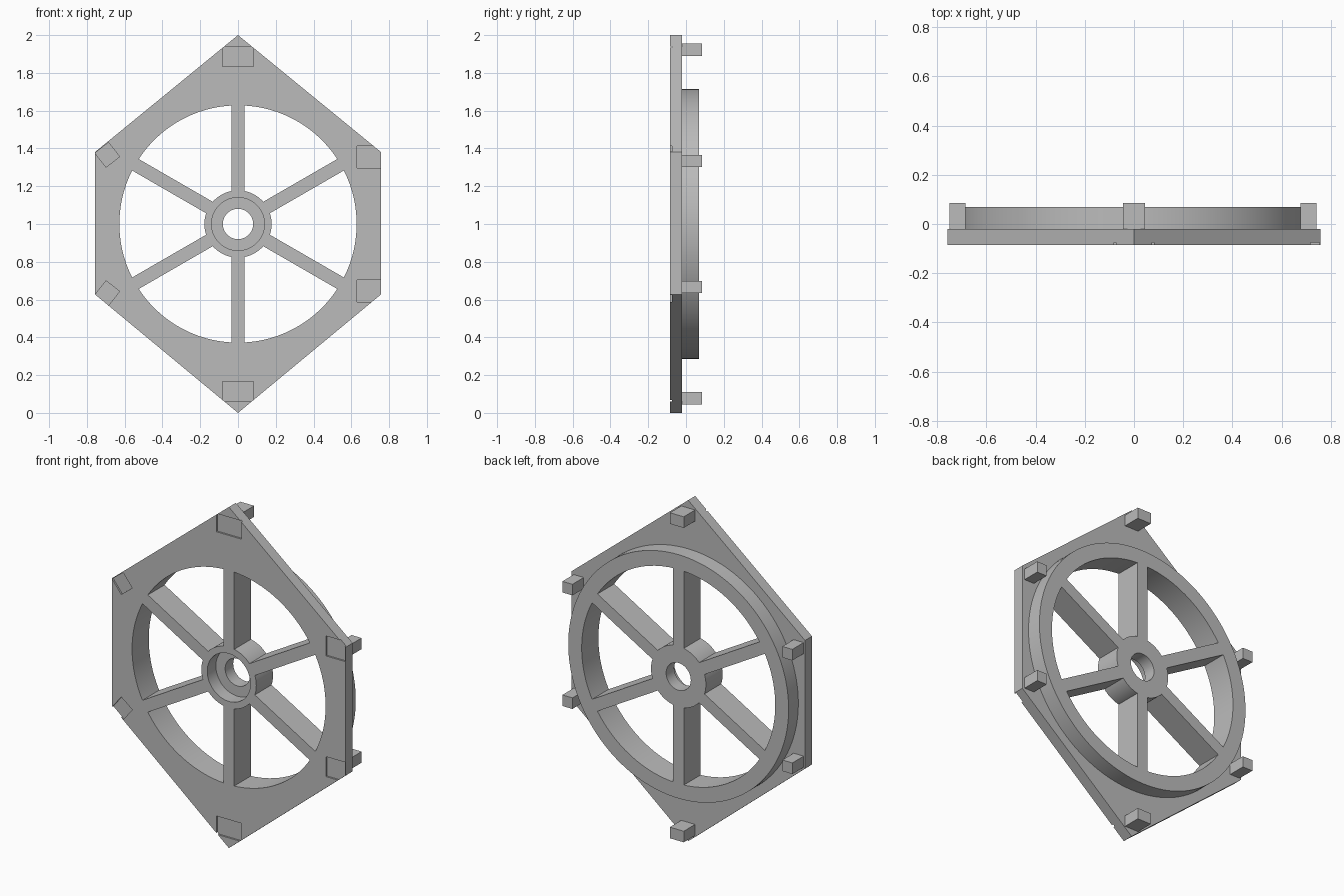
import bpy, bmesh, math
from mathutils import Vector, Matrix

cube = bpy.data.objects.get("Cube")
if cube:
    bpy.data.objects.remove(cube, do_unlink=True)

FRONT, PLATE_BACK, RIM_BACK, PEG_BACK = -0.085, -0.02, 0.07, 0.085
BORE, SEGMENTS, MID = 0.628, 128, 1.0

grey = bpy.data.materials.new("plain grey")
grey.use_nodes = True
grey.diffuse_color = (0.5, 0.5, 0.5, 1)
grey.node_tree.nodes["Principled BSDF"].inputs["Base Color"].default_value = (0.5, 0.5, 0.5, 1)


def finish(name, bm):
    bmesh.ops.recalc_face_normals(bm, faces=bm.faces[:])
    mesh = bpy.data.meshes.new(name)
    bm.to_mesh(mesh)
    bm.free()
    mesh.materials.append(grey)
    obj = bpy.data.objects.new(name, mesh)
    bpy.context.collection.objects.link(obj)
    return obj


def prism(name, outline, y0, y1):
    """Extrude an (x, z) outline from y0 to y1."""
    bm = bmesh.new()
    face = bm.faces.new([bm.verts.new((x, y0, z)) for x, z in outline])
    ext = bmesh.ops.extrude_face_region(bm, geom=[face])
    moved = [v for v in ext["geom"] if isinstance(v, bmesh.types.BMVert)]
    bmesh.ops.translate(bm, verts=moved, vec=(0, y1 - y0, 0))
    return finish(name, bm)


def lathe(name, profile):
    """Revolve a closed (radius, y) profile about the wheel axis."""
    bm = bmesh.new()
    verts = [bm.verts.new((r, y, MID)) for r, y in profile]
    edges = [bm.edges.new((verts[i - 1], verts[i])) for i in range(len(verts))]
    bmesh.ops.spin(bm, geom=verts + edges, cent=(0, 0, MID), axis=(0, 1, 0),
                   angle=math.tau, steps=SEGMENTS, use_duplicate=False)
    bmesh.ops.remove_doubles(bm, verts=bm.verts[:], dist=0.0001)
    return finish(name, bm)


def rect(cx, cz, w, h, turn=0.0):
    rot = Matrix.Rotation(math.radians(turn), 2)
    corners = [(-1, -1), (1, -1), (1, 1), (-1, 1)]
    return [tuple(Vector((cx, cz)) + rot @ Vector((sx * w / 2, sz * h / 2)))
            for sx, sz in corners]


def smooth(obj):
    bpy.ops.object.select_all(action='DESELECT')
    obj.select_set(True)
    bpy.context.view_layer.objects.active = obj
    bpy.ops.object.shade_smooth_by_angle(angle=math.radians(30))


def cut(target, cutter):
    mod = target.modifiers.new(cutter.name, 'BOOLEAN')
    mod.operation = 'DIFFERENCE'
    mod.solver = 'EXACT'
    mod.object = cutter
    bpy.context.view_layer.objects.active = target
    bpy.ops.object.modifier_apply(modifier=mod.name)
    bpy.data.objects.remove(cutter, do_unlink=True)


# Hexagonal plate with round opening
plate = prism("hexagon_plate", [(0, 2), (0.758, 1.38), (0.758, 0.628), (0, 0),
                                (-0.758, 0.628), (-0.758, 1.38)], FRONT, PLATE_BACK)
circle = [(BORE * math.cos(math.tau * i / SEGMENTS), MID + BORE * math.sin(math.tau * i / SEGMENTS))
          for i in range(SEGMENTS)]
cut(plate, prism("opening_cutter", circle, -0.2, 0.2))

# Shallow sockets in the plate front, mirrored top to bottom
for sign in (1, -1):
    for x, dz, w, h, turn in ((0, 0.887, 0.163, 0.107, 0),
                              (0.692, 0.354, 0.124, 0.117, 0),
                              (-0.692, 0.366, 0.091, 0.095, 38)):
        cut(plate, prism("socket_cutter", rect(x, MID + sign * dz, w, h, sign * turn),
                         FRONT - 0.02, FRONT + 0.01))
smooth(plate)

# Raised rim behind the plate
smooth(lathe("round_rim", [(BORE, PLATE_BACK), (0.715, PLATE_BACK),
                           (0.715, RIM_BACK), (BORE, RIM_BACK)]))

# Hub with a counterbored front
smooth(lathe("hub", [(0.14, FRONT), (0.178, FRONT), (0.178, RIM_BACK),
                     (0.08, RIM_BACK), (0.08, -0.005), (0.14, -0.005)]))

# Six spokes
for i in range(6):
    angle = math.radians(90 + 60 * i)
    mid_r, length = 0.395, 0.472
    prism(f"spoke_{i + 1}",
          rect(mid_r * math.cos(angle), MID + mid_r * math.sin(angle), length, 0.07,
               math.degrees(angle)), FRONT, RIM_BACK)

# Pegs on the plate back
for sign, level in ((1, "upper"), (-1, "lower")):
    for x, dz, w, side in ((0, 0.922, 0.09, "middle"), (0.71, 0.333, 0.065, "left"),
                           (-0.717, 0.333, 0.065, "right")):
        prism(f"{level}_{side}_peg", rect(x, MID + sign * dz, w, 0.065),
              PLATE_BACK - 0.01, PEG_BACK)
